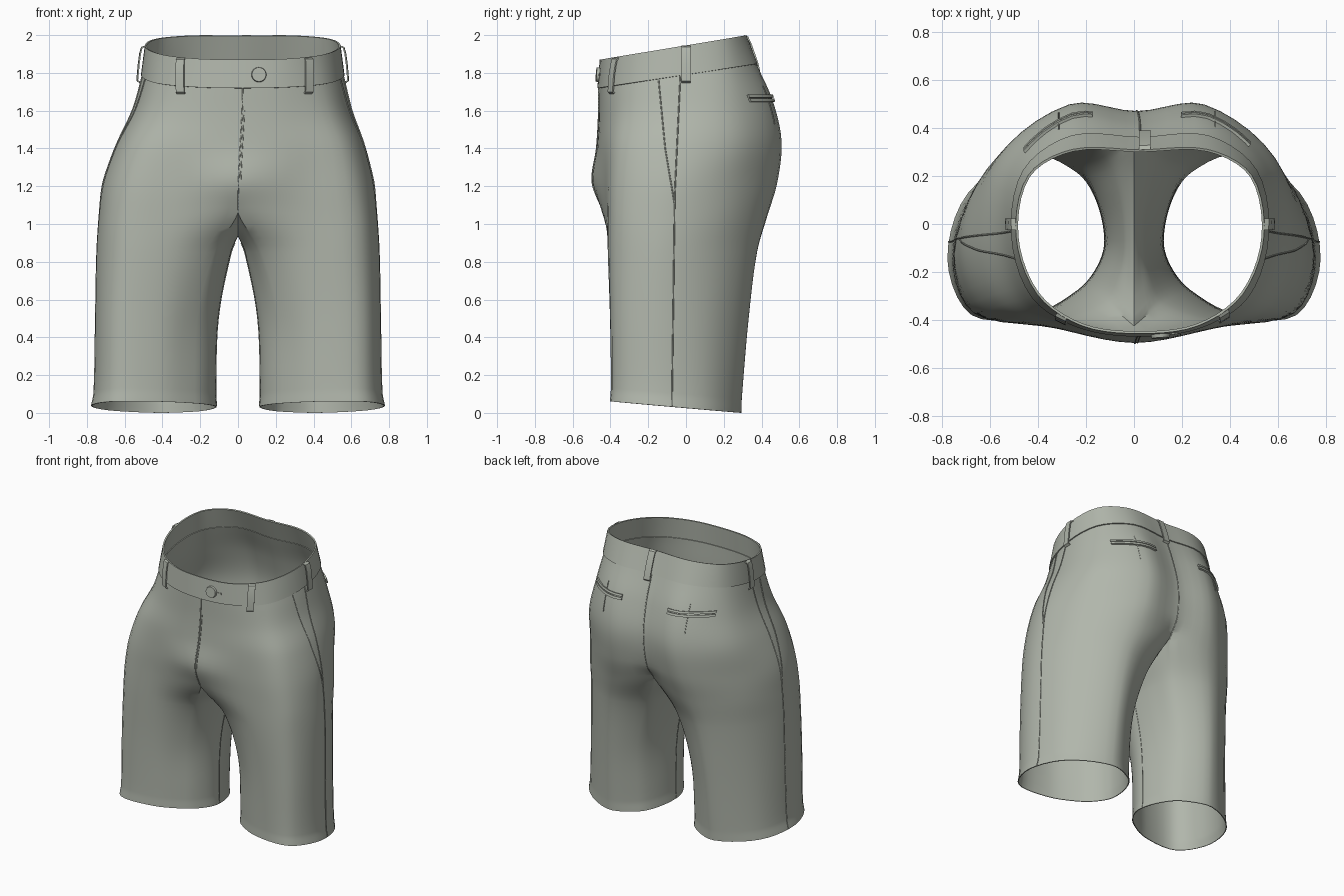
import bpy, bmesh, math
from mathutils import Vector
from mathutils.bvhtree import BVHTree

if "Cube" in bpy.data.objects:
    bpy.data.objects.remove(bpy.data.objects["Cube"])

cloth = bpy.data.materials.new("sage grey cloth")
cloth.diffuse_color = (0.44, 0.47, 0.41, 1)
cloth.use_nodes = True
cloth.node_tree.nodes["Principled BSDF"].inputs["Base Color"].default_value = cloth.diffuse_color
K, M = 5, 6          # samples per control segment, around and down
trees = []


def spline(P, k):
    """Smooth curve through P[1]..P[-2]; the end points are ghosts."""
    def tan(i):
        d = (P[i] - P[i-1]).length + (P[i+1] - P[i]).length
        return (P[i+1] - P[i-1]) / max(d, 1e-6)
    out = []
    for i in range(1, len(P) - 2):
        a, b = P[i], P[i+1]
        h = (b - a).length
        for j in range(k):
            t = j / k
            out.append(a*(2*t**3-3*t*t+1) + tan(i)*h*(t**3-2*t*t+t)
                       + b*(3*t*t-2*t**3) + tan(i+1)*h*(t**3-t*t))
    return out + [P[-2].copy()]


def open_spline(P, k):
    return spline([P[0]*2 - P[1]] + P + [P[-1]*2 - P[-2]], k)


def half_ring(P):
    flip = lambda v: Vector((-v.x, v.y, v.z))
    return spline([flip(P[1])] + P + [flip(P[-2])], K)


def closed_ring(P):
    return spline([P[-1]] + P + P[:2], K)[:-1]


def ring(z, slope, xy):
    return [Vector((x, y, z + slope*y)) for x, y in xy]


def shift(z):
    """The waist sits slightly off centre."""
    t = min(1, max(0, (z - 1.1)/.65))
    return .025*t*t*(3 - 2*t)


def finish(name, bm, thick=0, offset=-1.0):
    me = bpy.data.meshes.new(name)
    bm.to_mesh(me)
    bm.free()
    ob = bpy.data.objects.new(name, me)
    bpy.context.collection.objects.link(ob)
    me.materials.append(cloth)
    bpy.ops.object.select_all(action='DESELECT')
    ob.select_set(True)
    bpy.context.view_layer.objects.active = ob
    if thick:
        m = ob.modifiers.new("thickness", 'SOLIDIFY')
        m.thickness, m.offset = thick, offset
        bpy.ops.object.modifier_apply(modifier=m.name)
    bpy.ops.object.shade_smooth_by_angle(angle=math.radians(40))
    return ob


def shell(name, upper, lower, thick, offset):
    """Mirrored garment: upper half rings, then closed leg rings."""
    rows = [half_ring(r) for r in upper] + [closed_ring(r) for r in lower]
    nu, E = len(upper), 6*K
    if lower:                                  # crotch curve lies on x = 0
        for j in list(range(E, 10*K)) + [0]:
            rows[nu][j].x = 0
    cols = {}
    for j in range(10*K if lower else E + 1):
        c = [r[j] for r in (rows if j <= E else rows[nu:])]
        start = 0 if j <= E else nu*M
        cols[j] = {start + i: p for i, p in enumerate(open_spline(c, M))}
    bm = bmesh.new()
    for s in (1, -1):
        V = {}
        for j, c in cols.items():
            for i, p in c.items():
                x = max(p.x, 0)
                if j in (0, E) and (not lower or i <= nu*M):
                    x = 0
                V[i, j] = bm.verts.new((s*x + shift(p.z), p.y, p.z))
        n = len(cols)
        for (i, j) in V:
            q = [(i, j), (i, (j+1) % n), (i+1, (j+1) % n), (i+1, j)]
            if (lower or j < E) and all(k in V for k in q):
                if lower and i < nu*M and j >= E:
                    continue
                f = [V[k] for k in q]
                bm.faces.new(f if s < 0 else f[::-1])
    bmesh.ops.remove_doubles(bm, verts=bm.verts, dist=0.0004)
    bmesh.ops.recalc_face_normals(bm, faces=bm.faces)
    side = max(bm.faces, key=lambda f: f.calc_center_median().x)
    if side.normal.x < 0:
        bmesh.ops.reverse_faces(bm, faces=bm.faces)
    trees.append(BVHTree.FromBMesh(bm))
    return finish(name, bm, thick, offset)


# control rings, front centre -> side -> back centre (-> inner leg)
waist_top = [(0, -.452), (.24, -.42), (.425, -.29), (.512, -.05), (.463, .2), (.28, .307), (0, .305)]
waist_low = [(0, -.46), (.25, -.425), (.445, -.30), (.528, -.05), (.48, .22), (.28, .362), (0, .355)]
high_hip = [(0, -.462), (.28, -.427), (.495, -.315), (.577, -.05), (.525, .25), (.28, .45), (0, .425)]
hip = [(0, -.472), (.32, -.435), (.57, -.34), (.655, -.06), (.57, .28), (.28, .498), (0, .47)]
seat = [(0, -.495), (.32, -.437), (.615, -.362), (.715, -.08), (.597, .25), (.3, .475), (0, .447)]
crotch = [(0, -.43, 1.06), (.34, -.425, 1.05), (.645, -.368, 1.03), (.738, -.1, 1.03), (.62, .22, 1.03),
          (.33, .422, 1.03), (0, .37, 1.10), (0, .2, 1.0), (0, -.06, .935), (0, -.27, .965)]
thigh = [(.125, -.33), (.38, -.41), (.655, -.372), (.75, -.12), (.632, .19),
         (.37, .375), (.125, .285), (.06, .13), (.037, -.07), (.058, -.21)]
knee = [(.215, -.285), (.41, -.39), (.667, -.372), (.757, -.14), (.66, .15),
        (.41, .33), (.22, .25), (.14, .11), (.105, -.07), (.135, -.185)]
cuff = [(.228, -.277), (.42, -.38), (.67, -.374), (.765, -.15), (.682, .13),
        (.43, .295), (.235, .22), (.153, .1), (.118, -.07), (.148, -.178)]
hem = [(.226, -.279), (.42, -.382), (.677, -.38), (.778, -.15), (.692, .13),
       (.43, .292), (.23, .22), (.148, .1), (.113, -.07), (.144, -.178)]

# shorts body and waistband
shell("shorts_body",
      [ring(1.795, .153, waist_low), ring(1.61, .1, high_hip), ring(1.42, .04, hip), ring(1.22, 0, seat)],
      [[Vector(p) for p in crotch], ring(.85, 0, thigh), ring(.5, -.03, knee),
       ring(.1, -.08, cuff), ring(.026, -.088, hem)], .006, -1)
grow = lambda xy: [(x*1.008, y*1.01) for x, y in xy]
shell("waistband", [ring(1.945, .167, waist_top), ring(1.79, .153, grow(waist_low))], [], .01, 0)


def hit(o, d, which=trees):
    """Nearest surface point along a ray, or None."""
    d = Vector(d).normalized()
    found = [t.ray_cast(Vector(o), d) for t in which]
    found = [h for h in found if h[0] is not None]
    return min(found, key=lambda h: h[3])[:2] if found else None


def seam(name, rays, r=.0035):
    """Raised stitch line laid over the cloth."""
    hits = [h for h in (hit(o, d, trees[:1]) for o, d in rays) if h]
    if len(hits) < 2:
        return
    cu = bpy.data.curves.new(name, 'CURVE')
    cu.dimensions, cu.bevel_depth, cu.bevel_resolution = '3D', r, 0
    sp = cu.splines.new('POLY')
    sp.points.add(len(hits) - 1)
    for p, (q, n) in zip(sp.points, hits):
        p.co = (*(q + n*.002), 1)
    cu.materials.append(cloth)
    bpy.context.collection.objects.link(bpy.data.objects.new(name, cu))


def patch(name, grid, thick):
    bm = bmesh.new()
    V = [[bm.verts.new(p) for p in row] for row in grid]
    for a, b in zip(V, V[1:]):
        for i in range(len(a) - 1):
            bm.faces.new((a[i], a[i+1], b[i+1], b[i]))
    return finish(name, bm, thick, 0)


def lerp(a, b, n):
    return [[p + (q - p)*i/n for p, q in zip(a, b)] for i in range(n + 1)]


# centre seams and fly
seam("front_seam", [((shift(z) + .0005, -2, z), (0, 1, 0)) for z, in lerp([1.72], [1.07], 40)])
seam("fly_edge", [((shift(z) + .012, -2, z), (0, 1, 0)) for z, in lerp([1.6], [1.22], 24)], .0025)
seam("back_seam", [((shift(z) + .0005, 2, z), (0, -1, 0)) for z, in lerp([1.84], [1.11], 48)])

for s, tag in ((1, "right"), (-1, "left")):
    # side seam, slanted pocket and inseam
    side = lerp([-.03, 1.78], [-.06, 1.15], 40) + lerp([-.06, 1.12], [-.075, .035], 50)
    seam(tag + "_side_seam", [((s*2, y, z), (-s, 0, 0)) for y, z in side])
    seam(tag + "_pocket_edge", [((s*2, y, z), (-s, 0, 0)) for y, z in
         lerp([-.145, 1.765], [-.11, 1.4], 24) + lerp([-.11, 1.4], [-.06, 1.1], 20)[1:]])
    seam(tag + "_inseam", [((0, -.05, z), (s, 0, 0)) for z, in lerp([.9], [.035], 40)], .0025)
    # back welt pocket: two lips and a dart
    cx = .012 + s*.325
    for part, z0, z1 in (("upper", 1.667, 1.682), ("lower", 1.645, 1.661)):
        grid = []
        for z in (z0, z1):
            row = []
            for i in range(11):
                p, n = hit((cx + .14*(i/5 - 1), 2, z), (0, -1, 0))
                row.append(p + n*.005)
            grid.append(row)
        patch(f"{tag}_{part}_welt", grid, .014)
    seam(tag + "_dart", [((cx, 2, z), (0, -1, 0)) for z, in lerp([1.73], [1.53], 20)], .003)

# belt loops: ray origin x, y, direction, stand-off
loops = [("front_left", -.30, -2, (0, 1, 0), .016), ("front_right", .37, -2, (0, 1, 0), .016),
         ("left", -2, 0, (1, 0, 0), .024), ("right", 2, 0, (-1, 0, 0), .024),
         ("back", .045, 2, (0, -1, 0), .02)]
for tag, ox, oy, d, off in loops:
    p, n = hit((ox, oy, 1.8 if oy < 1 else 1.92), d)
    wide = Vector((-n.y, n.x, 0)).normalized()*.024
    out = Vector((n.x, n.y, 0)).normalized()
    top, low = 1.94 + .167*p.y, 1.75 + .153*p.y
    grid = []
    for t, k in ((0, .1), (.03, .8), (.2, 1), (.5, 1), (.8, 1), (.95, .8), (1, .1)):
        z = top + (low - top)*t
        q = hit((ox, oy, z - .003), d)[0]
        q = Vector((q.x, q.y, z)) + out*off*k
        grid.append([q - wide, q + wide])
    patch(tag + "_belt_loop", grid, .008)

# waist button and buttonhole
p, n = hit((.11, -2, 1.79), (0, 1, 0))
bm = bmesh.new()
bmesh.ops.create_cone(bm, cap_ends=True, segments=28, radius1=.04, radius2=.037, depth=.016)
bm.transform(n.to_track_quat('Z', 'Y').to_matrix().to_4x4())
bmesh.ops.translate(bm, verts=bm.verts, vec=p + n*.012)
finish("button", bm)
grid = []
for z in (1.785, 1.795):
    grid.append([h[0] + h[1]*.007 for h in (hit((x, -2, z), (0, 1, 0)) for x in (.15, .165, .183))])
patch("buttonhole", grid, .006)
